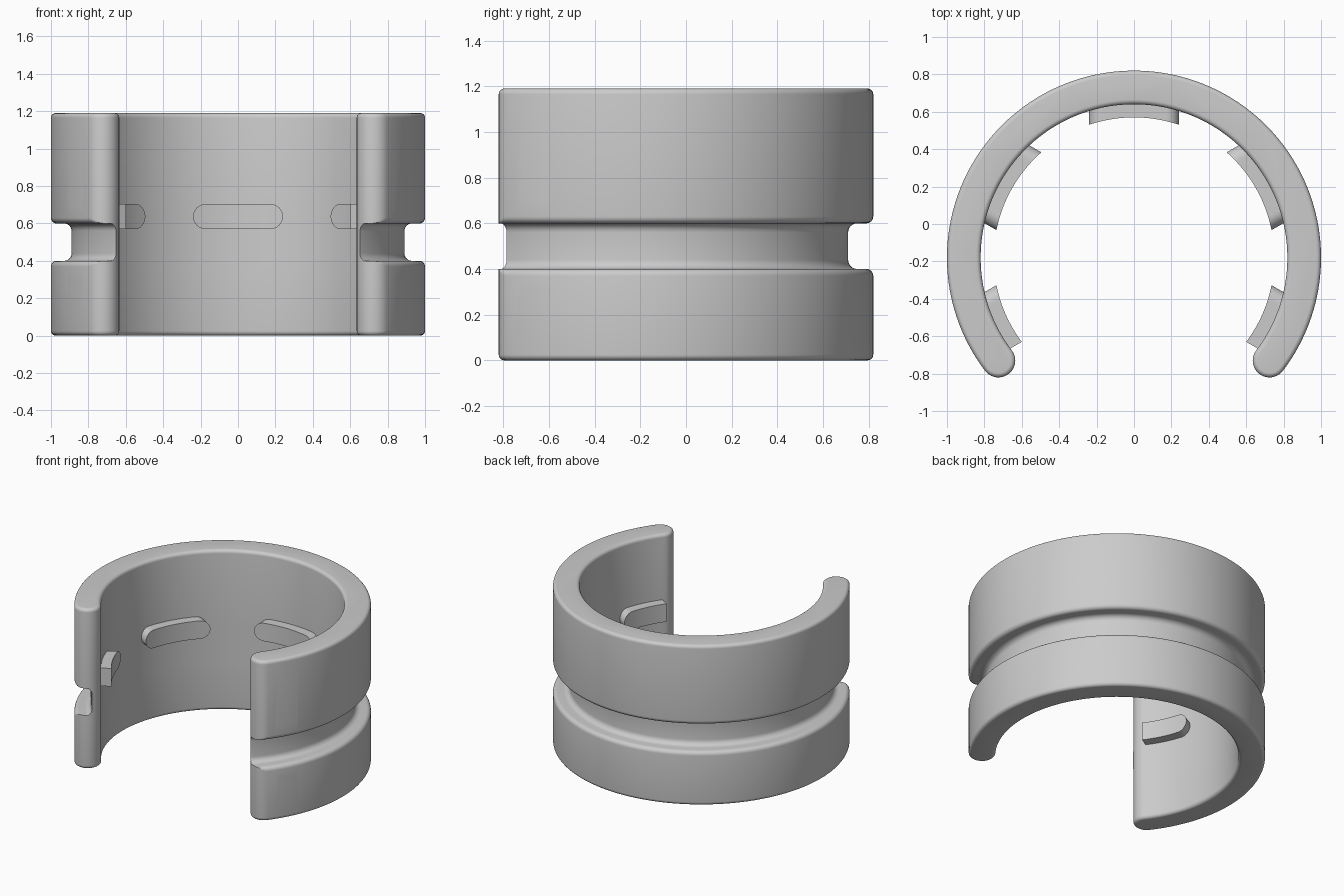
import bpy, bmesh
from math import sin, cos, pi, radians, sqrt
from mathutils import Vector

cube = bpy.data.objects.get("Cube")
if cube:
    bpy.data.objects.remove(cube)

CY = -0.18                      # ring centre in y
R_IN, R_OUT = 0.82, 1.0
R_MID, R_CAP = 0.91, 0.09
END = radians(-37.2)            # angle of the rounded ends
HEIGHT, GROOVE_Z = 1.19, 0.5

grey = bpy.data.materials.new("plain grey")
grey.use_nodes = True
grey.diffuse_color = (0.6, 0.6, 0.6, 1)
grey.node_tree.nodes["Principled BSDF"].inputs["Base Color"].default_value = (0.6, 0.6, 0.6, 1)


def make_object(name, bm):
    bmesh.ops.recalc_face_normals(bm, faces=bm.faces)
    mesh = bpy.data.meshes.new(name)
    bm.to_mesh(mesh)
    bm.free()
    mesh.materials.append(grey)
    obj = bpy.data.objects.new(name, mesh)
    bpy.context.collection.objects.link(obj)
    return obj


def smooth(obj):
    obj.data.shade_smooth()
    obj.data.set_sharp_from_angle(angle=radians(35))


def loft(bm, loops):
    """Skin closed loops of points and cap both ends."""
    rings = [[bm.verts.new(p) for p in loop] for loop in loops]
    n = len(rings[0])
    for a, b in zip(rings, rings[1:]):
        for i in range(n):
            j = (i + 1) % n
            bm.faces.new((a[i], a[j], b[j], b[i]))
    bm.faces.new(rings[0][::-1])
    bm.faces.new(rings[-1])


def arc(cx, cy, r, a, b, n):
    return [(cx + r * cos(a + (b - a) * i / n), cy + r * sin(a + (b - a) * i / n))
            for i in range(n)]


def outline(z, inset, limit):
    """Open ring in plan with round ends, trimmed to a limiting radius."""
    a, b = END, pi - END
    cap = R_CAP - inset
    pts = arc(0, 0, R_OUT - inset, a, b, 120)
    pts += arc(R_MID * cos(b), R_MID * sin(b), cap, b, b + pi, 20)
    pts += arc(0, 0, R_IN + inset, b, a, 120)
    pts += arc(R_MID * cos(a), R_MID * sin(a), cap, a - pi, a, 20)
    loop = []
    for x, y in pts:
        k = min(1, limit / sqrt(x * x + y * y))
        loop.append((x * k, y * k + CY, z))
    return loop


# Band: rounded rims and a filleted groove around the outside
STEPS = [radians(15 * i) for i in range(7)]
RIM, EDGE, ROOT = 0.025, 0.03, 0.04
rim = [(RIM * (1 - sin(u)), RIM * (1 - cos(u))) for u in STEPS[::-1]]
rim = sorted((RIM * (1 - cos(u)), RIM * (1 - sin(u))) for u in STEPS)
half = [(0.06 + ROOT * sin(u), 0.93 - ROOT * cos(u)) for u in STEPS]
half += [(0.13 - EDGE * cos(u), 0.97 + EDGE * sin(u)) for u in STEPS]
layers = [(z, d, 2) for z, d in rim]
layers += [(GROOVE_Z - h, 0, r) for h, r in reversed(half)]
layers += [(GROOVE_Z + h, 0, r) for h, r in half]
layers += [(HEIGHT - z, d, 2) for z, d in reversed(rim)]
bm = bmesh.new()
loft(bm, [outline(*layer) for layer in layers])
band = make_object("band", bm)

# Curved strap slots running from the outer face into the groove walls
SLOT_ANGLE = radians(-29)
slot = arc(0.053, 0, 0.0225, -pi / 2, pi / 2, 8) + [(0.053, 0.0225)]
slot += [(-t, -n) for t, n in slot]
path = [(1.05, 0.22, pi / 2)]
path += [(1.0 - 0.073 * sin(u), 0.1 + 0.12 * cos(u), pi / 2 - u) for u in STEPS]
path += [(0.927, 0.06, 0)]
bm = bmesh.new()
for side in (1, -1):
    for up in (1, -1):
        loops = []
        for r, h, tilt in path:
            loop = []
            for t, n in slot:
                rr, hh = r + n * cos(tilt), h + n * sin(tilt)
                x = rr * cos(SLOT_ANGLE) - t * sin(SLOT_ANGLE)
                y = rr * sin(SLOT_ANGLE) + t * cos(SLOT_ANGLE)
                loop.append((side * x, y + CY, GROOVE_Z + up * hh))
            loops.append(loop)
        loft(bm, loops)
cutter = make_object("slot_cutter", bm)
cutter.hide_render = True

cut = band.modifiers.new("slots", "BOOLEAN")
cut.operation = "DIFFERENCE"
cut.solver = "EXACT"
cut.object = cutter
bpy.context.view_layer.objects.active = band
bpy.ops.object.modifier_apply(modifier=cut.name)
bpy.data.objects.remove(cutter)
smooth(band)


# Grip pads: round-ended blocks on the inner wall
def pad(name, degrees, start, end):
    z_mid, h, length = 0.637, 0.067, 0.24
    a = radians(degrees)
    out, tan = Vector((cos(a), sin(a), 0)), Vector((-sin(a), cos(a), 0))
    # columns bunched towards the round ends
    ts = [-length * cos(pi * i / 40) for i in range(41)]
    ts = [start] + [t for t in ts if start < t < end] + [end]
    loops = []
    for t in ts:
        over = max(0, abs(t) - (length - h))
        z = max(sqrt(max(0, h * h - over * over)), 0.002)
        inner, outer = sqrt(0.75 ** 2 - t * t), sqrt(0.835 ** 2 - t * t)
        loops.append([out * r + tan * t + Vector((0, CY, z_mid + s * z))
                      for r, s in ((inner, -1), (inner, 1), (outer, 1), (outer, -1))])
    bm = bmesh.new()
    loft(bm, loops)
    smooth(make_object(name, bm))


pad("back_pad", 90, -0.24, 0.24)
pad("left_rear_pad", 30, -0.24, 0.24)
pad("right_rear_pad", 150, -0.24, 0.24)
pad("left_front_pad", -30, -0.09, 0.24)
pad("right_front_pad", 210, -0.24, 0.09)
